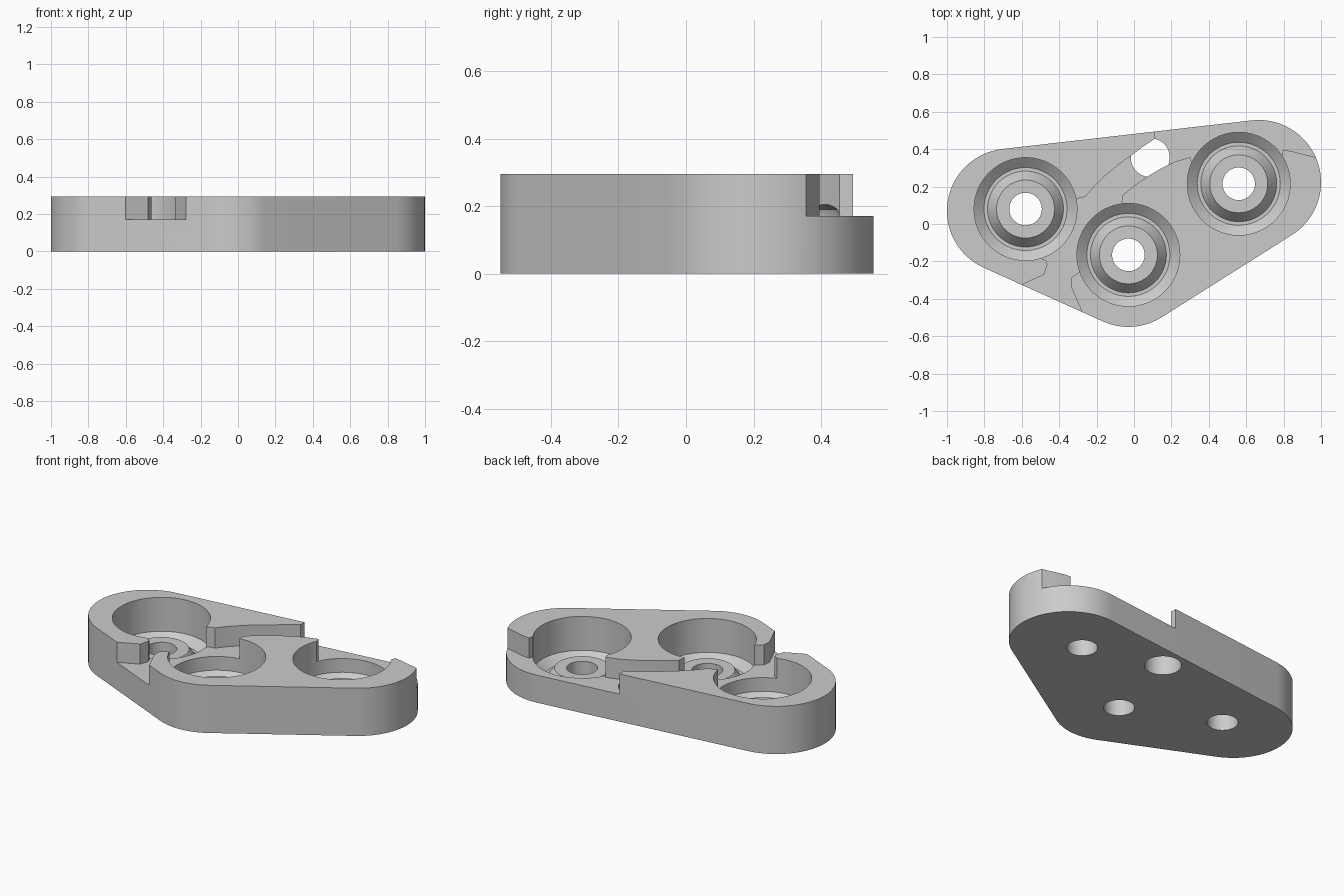
import bpy, bmesh
from math import sin, cos, pi, atan2, acos, hypot, radians

cube = bpy.data.objects.get("Cube")
if cube:
    bpy.data.objects.remove(cube, do_unlink=True)

HEIGHT, STEP = 0.295, 0.17
CORNERS = [(-0.03, -0.217), (0.667, 0.223), (-0.667, 0.07)]
CORNER_R = 0.333
POCKETS = [(-0.58, 0.08), (-0.03, -0.165), (0.56, 0.215)]

grey = bpy.data.materials.new("light_grey")
grey.use_nodes = True
colour = (0.6, 0.6, 0.6, 1)
grey.diffuse_color = colour
grey.node_tree.nodes["Principled BSDF"].inputs["Base Color"].default_value = colour


def finish(name, bm):
    bmesh.ops.recalc_face_normals(bm, faces=bm.faces)
    mesh = bpy.data.meshes.new(name)
    bm.to_mesh(mesh)
    bm.free()
    mesh.materials.append(grey)
    obj = bpy.data.objects.new(name, mesh)
    bpy.context.collection.objects.link(obj)
    return obj


def prism(name, outline, z0, z1):
    bm = bmesh.new()
    face = bm.faces.new([bm.verts.new((x, y, z0)) for x, y in outline])
    new = bmesh.ops.extrude_face_region(bm, geom=[face])["geom"]
    bmesh.ops.translate(bm, vec=(0, 0, z1 - z0),
                        verts=[v for v in new if isinstance(v, bmesh.types.BMVert)])
    return finish(name, bm)


def lathe(name, centre, profile, sides=64):
    # Closed solid of revolution, capped at both ends of the profile
    bm = bmesh.new()
    rings = [[bm.verts.new((centre[0] + r * cos(2 * pi * i / sides),
                            centre[1] + r * sin(2 * pi * i / sides), z))
              for i in range(sides)] for r, z in profile]
    for a, b in zip(rings, rings[1:]):
        for i in range(sides):
            j = (i + 1) % sides
            bm.faces.new((a[i], a[j], b[j], b[i]))
    bm.faces.new(rings[0])
    bm.faces.new(rings[-1])
    return finish(name, bm)


def cut(body, cutter):
    cutter.hide_render = True
    mod = body.modifiers.new("cut", 'BOOLEAN')
    mod.operation, mod.solver, mod.object = 'DIFFERENCE', 'EXACT', cutter
    bpy.context.view_layer.objects.active = body
    bpy.ops.object.modifier_apply(modifier=mod.name)
    bpy.data.objects.remove(cutter, do_unlink=True)


# Rounded triangular plate: one arc per corner, joined by tangent lines
outline = []
for k, (x, y) in enumerate(CORNERS):
    px, py = CORNERS[k - 1]
    nx, ny = CORNERS[(k + 1) % 3]
    start = atan2(y - py, x - px) - pi / 2
    sweep = (atan2(ny - y, nx - x) - pi / 2 - start) % (2 * pi)
    for i in range(29):
        a = start + sweep * i / 28
        outline.append((x + CORNER_R * cos(a), y + CORNER_R * sin(a)))
plate = prism("plate", outline, 0, HEIGHT)

# Curved channel winding between the pockets, open at front and back
channel = [
    (0.11, 0.75), (0.11, 0.455), (0.05, 0.415), (-0.016, 0.365), (-0.09, 0.312),
    (-0.155, 0.257), (-0.21, 0.203), (-0.26, 0.145), (-0.29, 0.14), (-0.4, 0.08),
    (-0.5, -0.1), (-0.495, -0.185), (-0.47, -0.195), (-0.463, -0.215), (-0.48, -0.27),
    (-0.6, -0.325), (-0.75, -0.4), (-0.7, -0.7), (-0.2, -0.65),
    (-0.28, -0.465), (-0.337, -0.335), (-0.333, -0.285), (-0.3, -0.262), (-0.2, -0.165),
    (-0.1, 0), (-0.06, 0.08), (-0.066, 0.12), (-0.06, 0.155), (0.01, 0.212),
    (0.085, 0.262), (0.15, 0.3), (0.22, 0.333), (0.3, 0.358), (0.31, 0.325),
    (0.45, 0.28), (0.7, 0.28), (0.786, 0.345), (0.797, 0.395), (0.84, 0.39),
    (0.984, 0.353), (1.2, 0.295), (1.2, 0.75)]
cut(plate, prism("channel_cutter", channel, STEP, HEIGHT + 0.1))

# Stepped pockets with a raised boss and a through hole
pocket = [(0.087, -0.1), (0.087, 0.105), (0.155, 0.105), (0.203, 0.04),
          (0.222, 0.04), (0.275, 0.085), (0.275, HEIGHT + 0.1)]
for centre in POCKETS:
    cut(plate, lathe("pocket_cutter", centre, pocket))

# Hole rising into the channel, slightly under its wall
cut(plate, lathe("hole_cutter", (0.087, 0.355),
                 [(0.104, -0.1), (0.104, STEP), (0.095, 0.19), (0.07, 0.205)], 48))

bpy.ops.object.select_all(action='DESELECT')
plate.select_set(True)
bpy.context.view_layer.objects.active = plate
bpy.ops.object.shade_smooth_by_angle(angle=radians(25))
